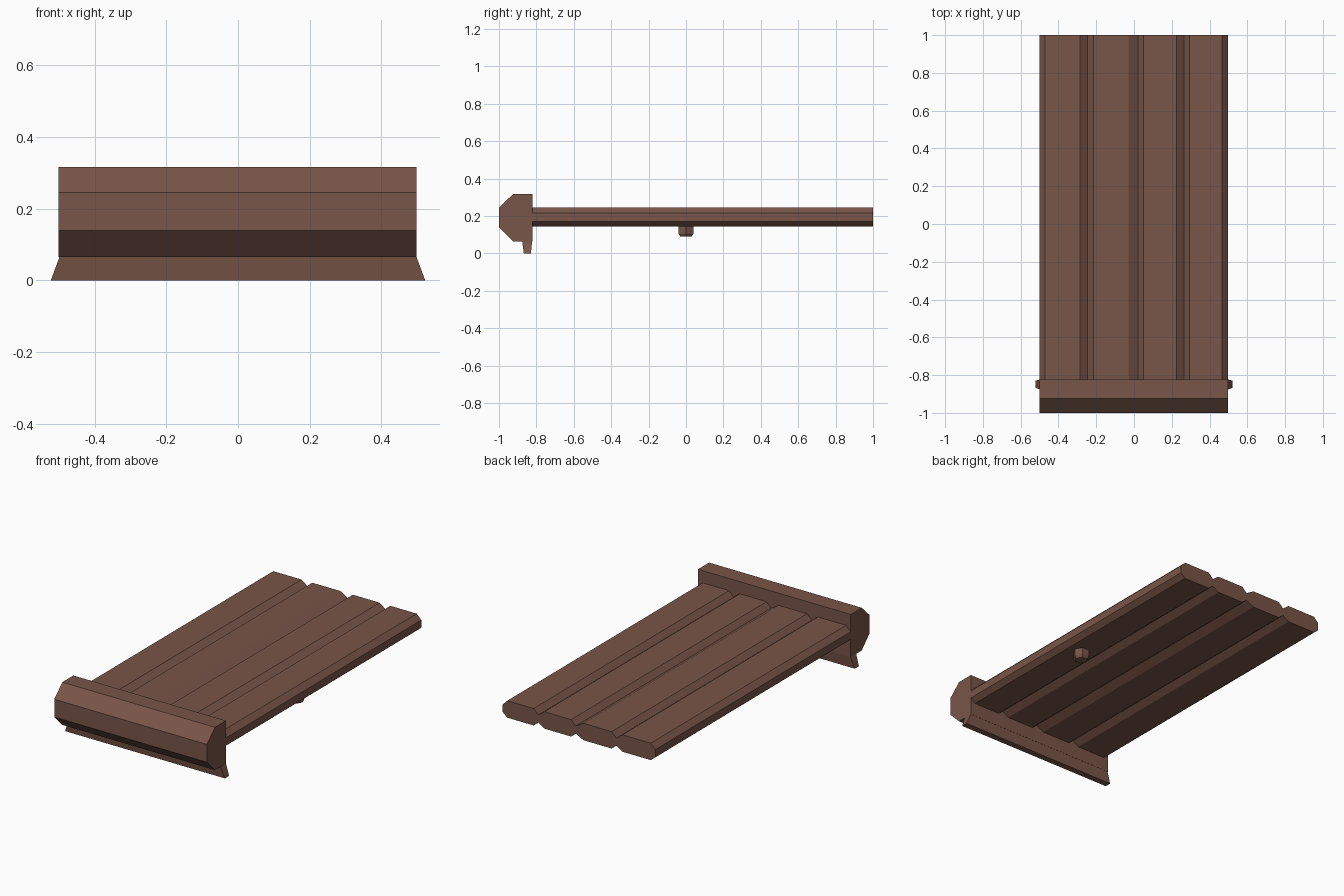
import bpy
import bmesh
import math

cube = bpy.data.objects.get("Cube")
if cube:
    bpy.data.objects.remove(cube, do_unlink=True)

# Single brown material
BROWN = (0.191, 0.091, 0.065, 1.0)
brown = bpy.data.materials.new("warm brown")
brown.use_nodes = True
brown.diffuse_color = BROWN
brown.node_tree.nodes["Principled BSDF"].inputs["Base Color"].default_value = BROWN


def loft(name, rings):
    """Solid skinned through rings of matching points, capped at both ends."""
    bm = bmesh.new()
    loops = [[bm.verts.new(p) for p in ring] for ring in rings]
    n = len(loops[0])
    for a, b in zip(loops, loops[1:]):
        for i in range(n):
            j = (i + 1) % n
            bm.faces.new((a[i], a[j], b[j], b[i]))
    bm.faces.new(loops[0][::-1])
    bm.faces.new(loops[-1])
    bmesh.ops.recalc_face_normals(bm, faces=bm.faces)
    mesh = bpy.data.meshes.new(name)
    bm.to_mesh(mesh)
    bm.free()
    mesh.materials.append(brown)
    obj = bpy.data.objects.new(name, mesh)
    bpy.context.collection.objects.link(obj)
    return obj


# Board: four bevelled planks fused side by side into one profile
BOTTOM, LOW, HIGH, TOP = 0.145, 0.17, 0.215, 0.245
seams = [-0.5, -0.245, 0.02, 0.265, 0.497]
right_bevels = [0.04, 0.05, 0.04, 0.03]
LEFT_BEVEL = 0.03
upper, lower = [(seams[0], HIGH)], [(seams[0], LOW)]
for x0, x1, bevel in zip(seams, seams[1:], right_bevels):
    upper += [(x0 + LEFT_BEVEL, TOP), (x1 - bevel, TOP), (x1, HIGH)]
    lower += [(x0 + LEFT_BEVEL, BOTTOM), (x1 - bevel, BOTTOM), (x1, LOW)]
profile = upper + lower[::-1]
loft("plank_board", [[(x, y, z) for x, z in profile] for y in (-0.83, 1.0)])

# Front rail: chamfered bar across the front end
rail = [(-1.0, 0.14), (-1.0, 0.245), (-0.925, 0.317), (-0.822, 0.317),
        (-0.822, 0.065), (-0.925, 0.065)]
loft("front_rail", [[(x, y, z) for y, z in rail] for x in (-0.5, 0.497)])

# Lip: thin flange under the rail, flaring outwards at its foot
lip = [(0.065, 0.498, -0.876, -0.823), (0.0, 0.522, -0.867, -0.829)]
loft("lower_lip", [[(-w, y0, z), (w, y0, z), (w, y1, z), (-w, y1, z)]
                   for z, w, y0, y1 in lip])

# Knob: small six-sided peg with a chamfered end under the right plank
knob = [(0.15, 0.046), (0.105, 0.046), (0.09, 0.035)]
loft("underside_knob", [[(0.385 + r * math.cos(i * math.pi / 3),
                          r * math.sin(i * math.pi / 3), z) for i in range(6)]
                        for z, r in knob])
